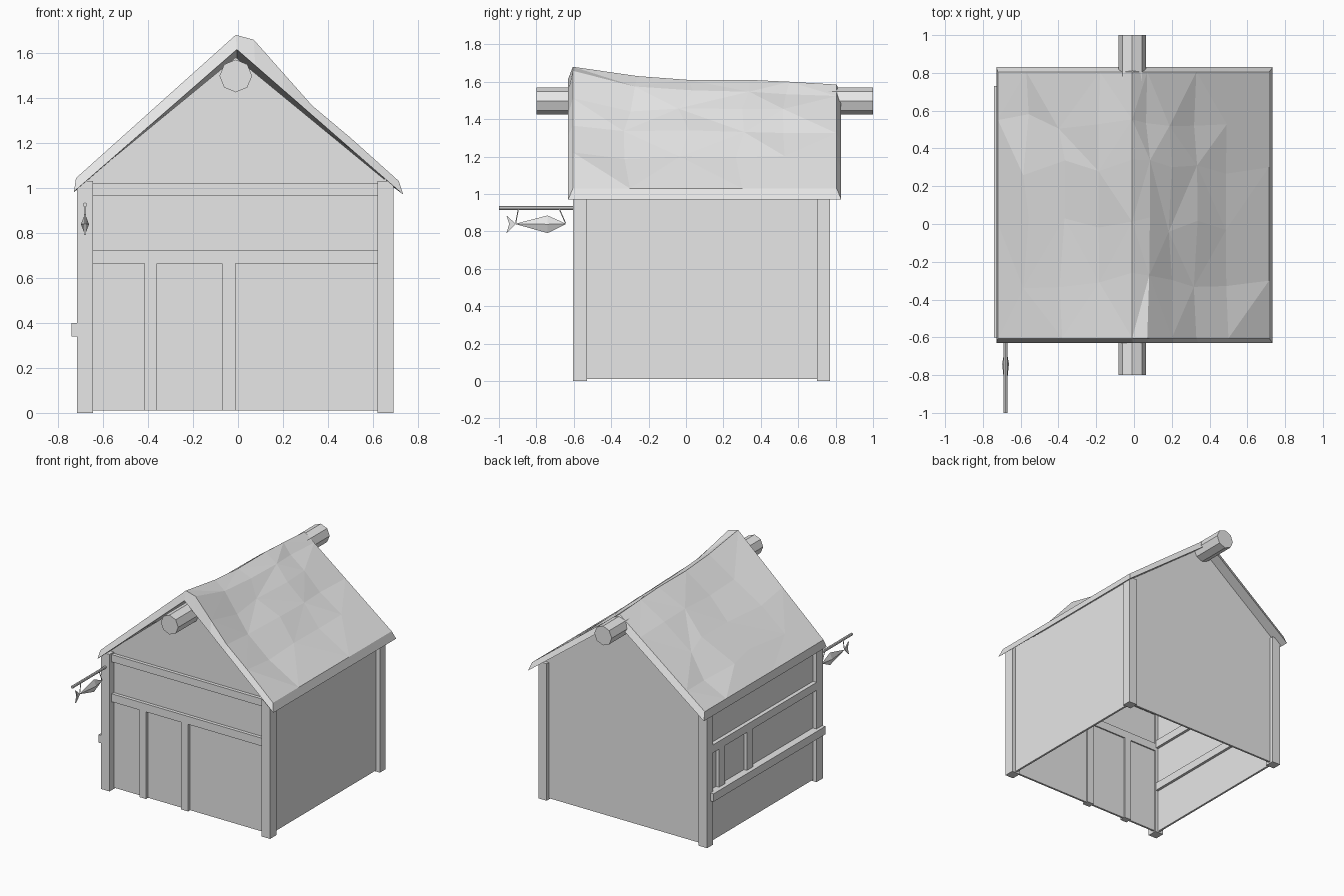
import bpy, bmesh, random
from mathutils import Vector

random.seed(4)
cube = bpy.data.objects.get("Cube")
if cube:
    bpy.data.objects.remove(cube, do_unlink=True)

grey = bpy.data.materials.new("plain grey")
grey.use_nodes = True
grey.diffuse_color = (0.8, 0.8, 0.8, 1)
grey.node_tree.nodes["Principled BSDF"].inputs["Base Color"].default_value = (0.8, 0.8, 0.8, 1)


def finish(name, bm):
    bmesh.ops.recalc_face_normals(bm, faces=bm.faces)
    mesh = bpy.data.meshes.new(name)
    bm.to_mesh(mesh)
    bm.free()
    mesh.materials.append(grey)
    obj = bpy.data.objects.new(name, mesh)
    bpy.context.collection.objects.link(obj)
    return obj


def box(name, x, y, z):
    """Box from (min, max) pairs."""
    bm = bmesh.new()
    bmesh.ops.create_cube(bm, size=1)
    for v in bm.verts:
        v.co = [r[0] if c < 0 else r[1] for c, r in zip(v.co, (x, y, z))]
    return finish(name, bm)


def slab(name, points, offset):
    """Outline of 3D points, extruded by an offset."""
    bm = bmesh.new()
    face = bm.faces.new([bm.verts.new(p) for p in points])
    new = bmesh.ops.extrude_face_region(bm, geom=[face])["geom"]
    bmesh.ops.translate(bm, vec=offset, verts=[g for g in new if isinstance(g, bmesh.types.BMVert)])
    return finish(name, bm)


def rod(name, a, b, radius, sides):
    a, b = Vector(a), Vector(b)
    bm = bmesh.new()
    bmesh.ops.create_cone(bm, cap_ends=True, segments=sides, radius1=radius,
                          radius2=radius, depth=(b - a).length)
    obj = finish(name, bm)
    obj.location = (a + b) / 2
    obj.rotation_mode = 'QUATERNION'
    obj.rotation_quaternion = (b - a).to_track_quat('Z', 'Y')
    return obj


# Corner posts
for side, x in (("right", (-0.715, -0.645)), ("left", (0.62, 0.69))):
    for end, y in (("front", (-0.605, -0.53)), ("back", (0.70, 0.77))):
        box(f"{end}_{side}_post", x, y, (0, 1.03))

# Gabled end walls and plain side walls
for name, y, peak in (("front_wall", -0.555, 1.58), ("back_wall", 0.73, 1.55)):
    outline = [(-0.68, y, 0.01), (0.66, y, 0.01), (0.66, y, 1.03),
               (-0.01, y, peak), (-0.68, y, 1.03)]
    slab(name, outline, (0, 0.015, 0))
box("left_wall", (0.645, 0.66), (-0.55, 0.74), (0.01, 1.04))
box("right_wall", (-0.685, -0.67), (-0.55, 0.74), (0.01, 1.04))

# Front framing
for name, z in (("upper_front_beam", (0.965, 1.02)), ("lower_front_beam", (0.665, 0.725))):
    box(name, (-0.65, 0.625), (-0.58, -0.53), z)
for name, x in (("door_post_outer", (-0.415, -0.36)), ("door_post_inner", (-0.07, -0.01))):
    box(name, x, (-0.58, -0.53), (0.01, 0.67))

# Side framing around the window
box("lower_side_rail", (-0.74, -0.65), (-0.6, 0.73), (0.34, 0.40))
box("upper_side_rail", (-0.715, -0.65), (-0.54, 0.73), (0.69, 0.75))
for i, y in enumerate(((0.55, 0.62), (0.22, 0.29))):
    box(f"window_post_{i + 1}", (-0.71, -0.65), y, (0.39, 0.70))

# Ridge log
rod("ridge_log", (-0.01, -0.8, 1.4975), (-0.01, 1.0, 1.4975), 0.0725, 8)

# Crumpled roof: uneven top sheet, straight underside, bevelled rim
xs = [-0.72, -0.57, -0.38, -0.18, -0.01, 0.07, 0.2, 0.33, 0.5, 0.715]
ys = [-0.605, -0.3, 0, 0.3, 0.55, 0.805]
ridge = [1.68, 1.63, 1.61, 1.61, 1.60, 1.585]
bulge = {0.07: 0.05, 0.2: 0.02, 0.33: -0.01}
bm = bmesh.new()
top, under = [], []
nx, ny = len(xs), len(ys)
for j, y in enumerate(ys):
    for i, x in enumerate(xs):
        s = 1 - abs(x + 0.01) / 0.725
        inner = 0 < i < nx - 1 and 0 < j < ny - 1
        wobble = random.uniform(-0.025, 0.02) if inner and x != -0.01 else 0
        slide = random.uniform(-0.05, 0.05) if inner else 0
        z = 1.03 + (ridge[j] - 1.03) * s + wobble
        if j == 0:
            z += bulge.get(x, 0)
        top.append(bm.verts.new((x + slide * 0.4 * (x != -0.01), y + slide, z)))
        edge_y = -0.63 if j == 0 else 0.83 if j == ny - 1 else y
        low = 0.97 + (ridge[j] - 0.065 + 0.01 * j / ny - 0.97) * s
        under.append(bm.verts.new(((x + 0.01) * 1.02 - 0.005, edge_y, low)))
for grid in (top, under):
    for j in range(ny - 1):
        for i in range(nx - 1):
            k = j * nx + i
            a, b, c, d = (grid[n] for n in (k, k + 1, k + nx + 1, k + nx))
            if (i + j) % 2:
                a, b, c, d = b, c, d, a
            bm.faces.new((a, b, c))
            bm.faces.new((a, c, d))
rim = [i for i in range(nx)]
rim += [j * nx + nx - 1 for j in range(1, ny)]
rim += [(ny - 1) * nx + i for i in range(nx - 2, -1, -1)]
rim += [j * nx for j in range(ny - 2, 0, -1)]
for a, b in zip(rim, rim[1:] + rim[:1]):
    bm.faces.new((top[a], top[b], under[b], under[a]))
finish("roof", bm)

# Hanging fish sign
X = -0.68
rod("sign_pole", (X, -1.0, 0.925), (X, -0.58, 0.925), 0.01, 8)
rod("tail_cord", (X, -0.91, 0.845), (X, -0.895, 0.925), 0.003, 5)
rod("head_cord", (X, -0.645, 0.845), (X, -0.68, 0.925), 0.003, 5)
bm = bmesh.new()
tips = [bm.verts.new((X, y, 0.84)) for y in (-0.915, -0.64)]
girth = [bm.verts.new((X + dx, -0.74, 0.838 + dz))
         for dx, dz in ((0.018, 0), (0, 0.047), (-0.018, 0), (0, -0.047))]
for tip in tips:
    for i in range(4):
        bm.faces.new((tip, girth[i], girth[(i + 1) % 4]))
finish("fish_body", bm)
tail = [(X - 0.004, -0.91, 0.84), (X - 0.004, -0.96, 0.885),
        (X - 0.004, -0.945, 0.84), (X - 0.004, -0.96, 0.79)]
slab("fish_tail", tail, (0.008, 0, 0))
